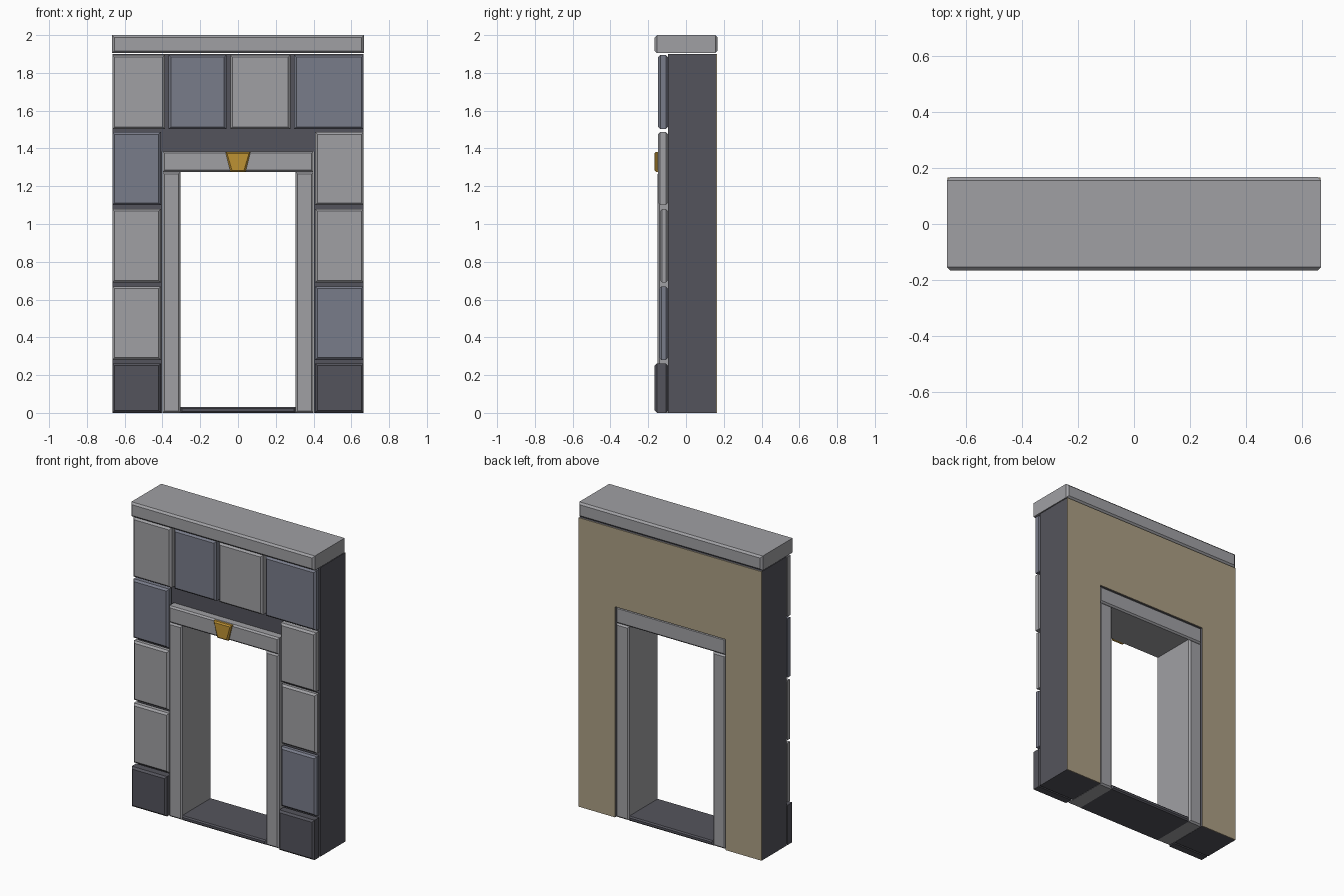
import bpy, bmesh

if "Cube" in bpy.data.objects:
    bpy.data.objects.remove(bpy.data.objects["Cube"])


def material(name, rgb):
    m = bpy.data.materials.new(name)
    lin = [((c / 255 + 0.055) / 1.055) ** 2.4 for c in rgb]
    m.diffuse_color = (*lin, 1)
    m.use_nodes = True
    m.node_tree.nodes["Principled BSDF"].inputs["Base Color"].default_value = m.diffuse_color
    return m


GREY = material("light_grey_stone", (160, 160, 164))
BLUE = material("blue_grey_stone", (121, 124, 138))
DARK = material("dark_stone", (84, 84, 92))
TAN = material("tan_plaster", (172, 159, 132))
GOLD = material("gold", (190, 146, 52))


def slab(name, mat, x0, x1, z0, z1, y0, y1, c=0.012, taper=0.0):
    """Block whose front and back faces are chamfered by c; taper narrows the bottom."""
    bm = bmesh.new()
    rings = [(y0, c), (y0 + c, 0), (y1 - c, 0), (y1, c)] if c else [(y0, 0), (y1, 0)]
    loops = []
    for y, i in rings:
        pts = [(x0 + taper + i, z0 + i), (x1 - taper - i, z0 + i),
               (x1 - i, z1 - i), (x0 + i, z1 - i)]
        loops.append([bm.verts.new((x, y, z)) for x, z in pts])
    for a, b in zip(loops, loops[1:]):
        for k in range(4):
            n = (k + 1) % 4
            bm.faces.new((a[k], a[n], b[n], b[k]))
    bm.faces.new(loops[0])
    bm.faces.new(loops[-1][::-1])
    bmesh.ops.recalc_face_normals(bm, faces=bm.faces)
    me = bpy.data.meshes.new(name)
    bm.to_mesh(me)
    bm.free()
    me.materials.append(mat)
    ob = bpy.data.objects.new(name, me)
    bpy.context.collection.objects.link(ob)
    return ob


W, FRAME, OPEN = 0.665, 0.402, 0.305
FRAME_TOP, OPEN_TOP, WALL_TOP = 1.385, 1.275, 1.9

# Wall core with plaster on the back, in three pieces round the door frame
for name, mat, y0, y1 in (("wall_core", DARK, -0.095, 0.16),
                          ("back_plaster", TAN, 0.16, 0.165)):
    slab(name + "_left", mat, -W, -FRAME, 0, WALL_TOP, y0, y1, 0)
    slab(name + "_right", mat, FRAME, W, 0, WALL_TOP, y0, y1, 0)
    slab(name + "_top", mat, -FRAME, FRAME, FRAME_TOP, WALL_TOP, y0, y1, 0)

# Coping along the top
slab("coping", GREY, -0.667, 0.667, 1.905, 2.0, -0.166, 0.167)

# Side columns: plinth and three facing blocks each
rows = [(0.28, 0.67), (0.69, 1.08), (1.10, 1.487)]
columns = [("left", -W, -0.408, (GREY, GREY, BLUE), (-0.145, -0.142, -0.146)),
           ("right", 0.408, W, (BLUE, GREY, GREY), (-0.142, -0.138, -0.149))]
for side, x0, x1, mats, fronts in columns:
    slab("plinth_" + side, DARK, x0, x1, 0, 0.262, -0.166, -0.095)
    for i, (z0, z1) in enumerate(rows):
        slab(f"facing_block_{side}_{i}", mats[i], x0, x1, z0, z1, fronts[i], -0.095)

# Top row of facing blocks
cuts = [-0.675, -0.377, -0.051, 0.287, 0.675]
for i, mat in enumerate((GREY, BLUE, GREY, BLUE)):
    slab(f"top_block_{i}", mat, cuts[i] + 0.01, cuts[i + 1] - 0.01, 1.502, 1.895, -0.147, -0.095)

# Door frame, threshold and keystone
slab("jamb_left", GREY, -0.4, -OPEN, 0, OPEN_TOP, -0.15, 0.16, 0.01)
slab("jamb_right", GREY, OPEN, 0.4, 0, OPEN_TOP, -0.15, 0.16, 0.01)
slab("lintel", GREY, -0.4, 0.4, OPEN_TOP, FRAME_TOP, -0.15, 0.16, 0.01)
slab("threshold", DARK, -OPEN, OPEN, 0, 0.03, -0.15, 0.16, 0.008)
slab("keystone", GOLD, -0.066, 0.066, OPEN_TOP + 0.001, 1.382, -0.166, -0.13, 0.008, 0.026)
